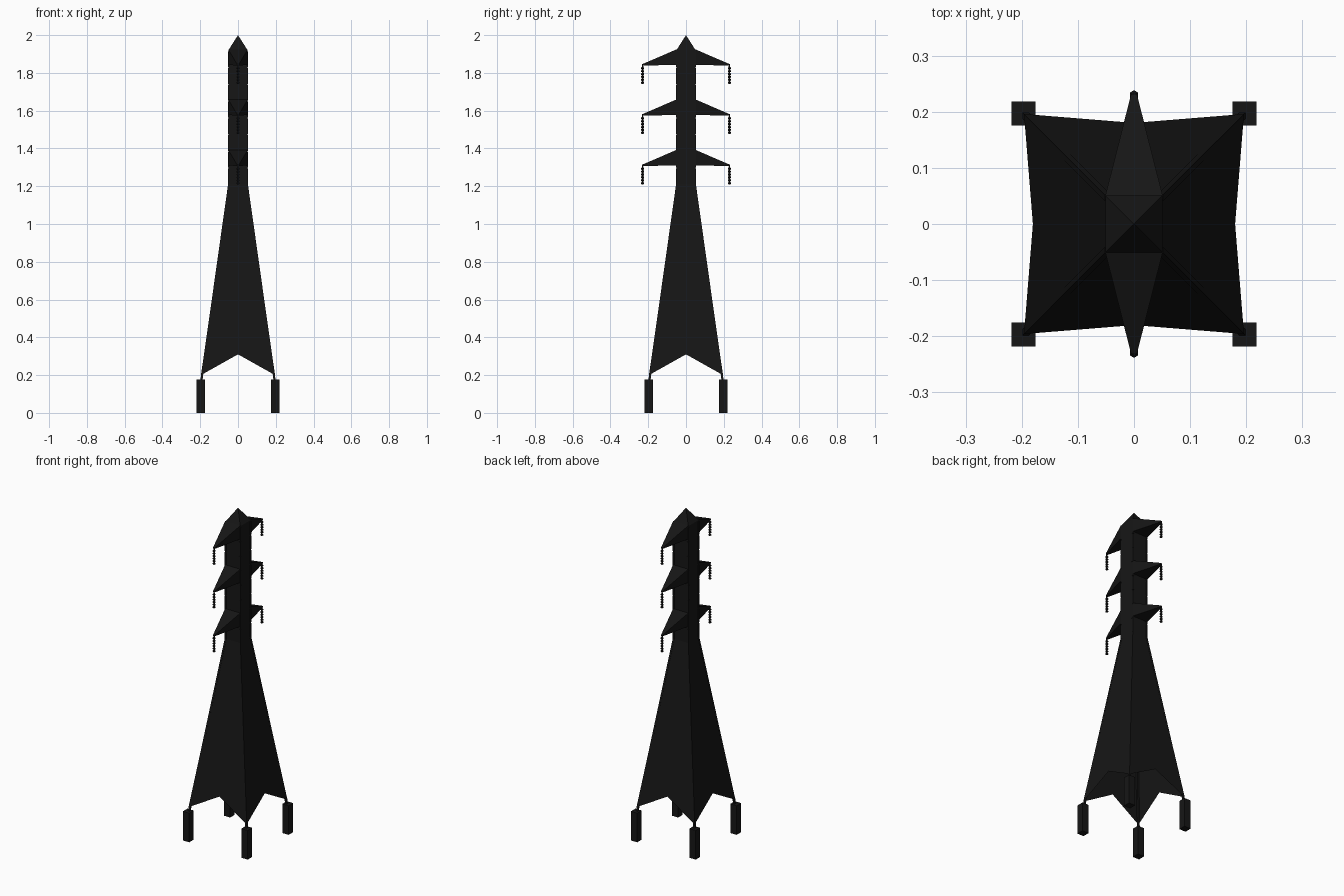
import bpy, bmesh, math
from mathutils import Vector

if "Cube" in bpy.data.objects:
    bpy.data.objects.remove(bpy.data.objects["Cube"])

mat = bpy.data.materials.new("dark_steel")
mat.diffuse_color = (0.008, 0.008, 0.008, 1)
mat.use_nodes = True
mat.node_tree.nodes["Principled BSDF"].inputs["Base Color"].default_value = mat.diffuse_color

HB, HT = 0.196, 0.051          # half widths at panel foot and at the mast
Z0, Z1, Z2 = 0.20, 1.21, 1.92  # panel foot, mast start, mast top
CORNERS = [(-1, -1), (1, -1), (1, 1), (-1, 1)]


def finish(name, bm):
    me = bpy.data.meshes.new(name)
    bm.to_mesh(me)
    bm.free()
    me.materials.append(mat)
    ob = bpy.data.objects.new(name, me)
    bpy.context.collection.objects.link(ob)
    return ob


def add_face(bm, pts):
    bm.faces.new([bm.verts.new(p) for p in pts])


def add_bar(bm, a, b, w):
    """Square bar of width w, with sides kept parallel to x and y."""
    h = w / 2
    lo = [bm.verts.new((a[0] + sx * h, a[1] + sy * h, a[2])) for sx, sy in CORNERS]
    hi = [bm.verts.new((b[0] + sx * h, b[1] + sy * h, b[2])) for sx, sy in CORNERS]
    bm.faces.new(lo[::-1])
    bm.faces.new(hi)
    for i in range(4):
        j = (i + 1) % 4
        bm.faces.new((lo[i], lo[j], hi[j], hi[i]))


# Footings
bm = bmesh.new()
for sx, sy in CORNERS:
    add_bar(bm, (sx * 0.197, sy * 0.197, 0), (sx * 0.197, sy * 0.197, 0.177), 0.043)
finish("footings", bm)

# Corner legs of the tapered base
bm = bmesh.new()
for sx, sy in CORNERS:
    add_bar(bm, (sx * 0.194, sy * 0.194, 0.17), (sx * 0.047, sy * 0.047, Z1), 0.011)
finish("corner_legs", bm)

# Base lattice panels: one side turned four times, with a notched foot
hm = HB + (HT - HB) * (0.31 - Z0) / (Z1 - Z0)
profile = [(-HB, -HB, Z0), (0, -hm, 0.31), (HB, -HB, Z0), (HT, -HT, Z1), (-HT, -HT, Z1)]
bm = bmesh.new()
for k in range(4):
    c, s = round(math.cos(k * math.pi / 2)), round(math.sin(k * math.pi / 2))
    add_face(bm, [(c * x - s * y, s * x + c * y, z) for x, y, z in profile])
finish("base_panels", bm)

# Mast panels and peak
bm = bmesh.new()
for i in range(4):
    a, b = CORNERS[i], CORNERS[(i + 1) % 4]
    add_face(bm, [(a[0] * HT, a[1] * HT, Z1), (b[0] * HT, b[1] * HT, Z1),
                  (b[0] * HT, b[1] * HT, Z2), (a[0] * HT, a[1] * HT, Z2)])
    add_face(bm, [(a[0] * HT, a[1] * HT, Z2), (b[0] * HT, b[1] * HT, Z2), (0, 0, 2.0)])
finish("mast_panels", bm)

# Segmented mast corner posts
bm = bmesh.new()
step = (Z2 - Z1) / 8
for sx, sy in CORNERS:
    for i in range(8):
        add_bar(bm, (sx * 0.048, sy * 0.048, Z1 + i * step),
                (sx * 0.048, sy * 0.048, Z1 + (i + 1) * step - 0.006), 0.01)
finish("mast_posts", bm)

# Three levels of tapering cross arms, with insulators under their tips
for n, z in enumerate((1.31, 1.577, 1.842)):
    arms = bmesh.new()
    ins = bmesh.new()
    for s in (-1, 1):
        y0, y1, t = s * HT, s * 0.232, 0.005
        root = [Vector(p) for p in ((-HT, y0, z), (HT, y0, z), (HT, y0, z + 0.082), (-HT, y0, z + 0.082))]
        tip = [Vector(p) for p in ((-t, y1, z - 0.003), (t, y1, z - 0.003), (t, y1, z + 0.004), (-t, y1, z + 0.004))]
        for i in range(4):
            j = (i + 1) % 4
            add_face(arms, [root[i], root[j], tip[j], tip[i]])
        add_face(arms, tip)
        # hexagonal ribbed string
        rings = [(0.003, 0)]
        for k in range(6):
            zt = -0.010 - k * 0.0155
            rings += [(0.004, zt), (0.0085, zt - 0.005), (0.0085, zt - 0.010), (0.004, zt - 0.013)]
        prev = None
        for r, dz in rings:
            ring = [ins.verts.new((r * math.sin(a * math.pi / 3), s * 0.23 + r * math.cos(a * math.pi / 3), z + dz))
                    for a in range(6)]
            if prev:
                for i in range(6):
                    ins.faces.new((prev[i], prev[(i + 1) % 6], ring[(i + 1) % 6], ring[i]))
            prev = ring
        ins.faces.new(prev)
    for b in (arms, ins):
        bmesh.ops.recalc_face_normals(b, faces=b.faces)
    finish(f"cross_arms_{n + 1}", arms)
    finish(f"insulators_{n + 1}", ins)
